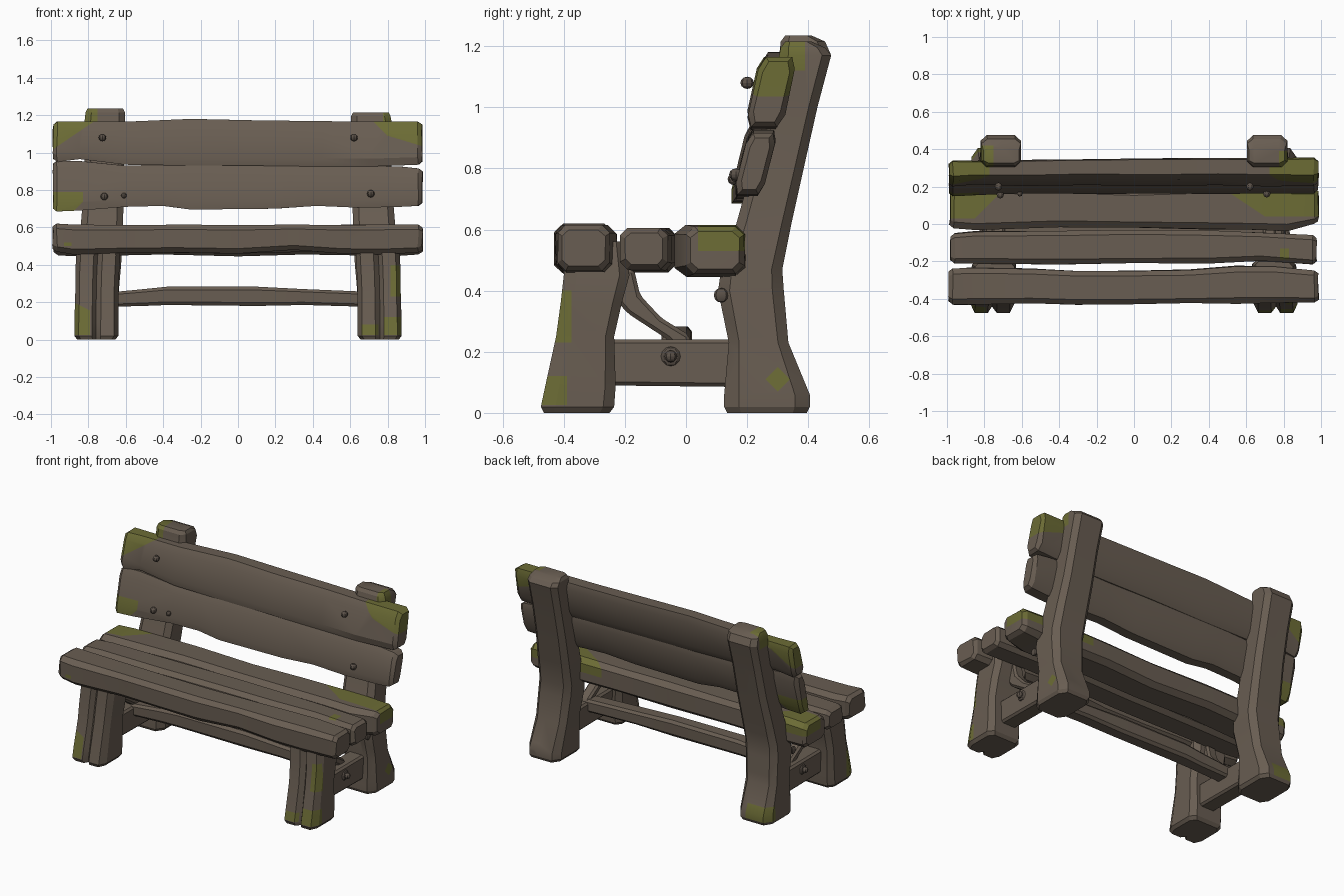
import bpy, bmesh, math, random
from mathutils import Vector

if "Cube" in bpy.data.objects:
    bpy.data.objects.remove(bpy.data.objects["Cube"])

random.seed(4)


def material(name, rgb):
    m = bpy.data.materials.new(name)
    m.diffuse_color = (*rgb, 1)
    m.use_nodes = True
    m.node_tree.nodes["Principled BSDF"].inputs["Base Color"].default_value = m.diffuse_color
    return m


WOOD = material("weathered wood", (0.140, 0.110, 0.084))
MOSS = material("moss green", (0.150, 0.150, 0.036))
BOLT = material("dark bolt", (0.105, 0.083, 0.066))

# Cross-sections in a -1..1 square
CHAMFERED = [(-1, -.65), (-.7, -1), (.7, -1), (1, -.65), (1, .65), (.7, 1), (-.7, 1), (-1, .65)]
GROOVED = [(-1, -.6), (-.8, -1), (-.2, -1), (.02, -.72), (.2, -1), (.8, -1), (1, -.6),
           (1, .7), (.75, 1), (-.75, 1), (-1, .7)]


def finish(bm, name, mats=(WOOD, MOSS), angle=24):
    bmesh.ops.recalc_face_normals(bm, faces=bm.faces[:])
    me = bpy.data.meshes.new(name)
    bm.to_mesh(me)
    bm.free()
    ob = bpy.data.objects.new(name, me)
    bpy.context.collection.objects.link(ob)
    for m in mats:
        me.materials.append(m)
    bpy.ops.object.select_all(action='DESELECT')
    ob.select_set(True)
    bpy.context.view_layer.objects.active = ob
    bpy.ops.object.shade_smooth_by_angle(angle=math.radians(angle))
    return ob


def paint(bm, patches):
    """Each patch is a list of half spaces (nx, ny, nz, d); cut their borders and mark the inside."""
    for planes in patches:
        inside = bm.faces[:]
        for *n, d in planes:
            n = Vector(n)
            geom = set(inside)
            for f in inside:
                geom.update(f.verts)
                geom.update(f.edges)
            old = set(inside)
            others = set(bm.faces) - old
            bmesh.ops.bisect_plane(bm, geom=list(geom), dist=1e-5,
                                   plane_co=n * (d / n.length_squared), plane_no=n)
            inside = [f for f in bm.faces if f not in others
                      and f.calc_center_median().dot(n) > d]
        for f in inside:
            f.material_index = 1


def loft(name, rings, patches=()):
    bm = bmesh.new()
    vs = [[bm.verts.new(p) for p in r] for r in rings]
    n = len(vs[0])
    for a, b in zip(vs, vs[1:]):
        for i in range(n):
            j = (i + 1) % n
            bm.faces.new((a[i], a[j], b[j], b[i]))
    bm.faces.new(vs[0])
    bm.faces.new(vs[-1])
    paint(bm, patches)
    return finish(bm, name)


def plank(name, rows, lean=0, patches=()):
    """Rows are (x, y0, y1, z0, z1); the ends are rounded off."""
    def shrunk(r, x):
        return (x, r[1] + .016, r[2] - .016, r[3] + .016, r[4] - .016)
    first, last = rows[0], rows[-1]
    rows = ([shrunk(first, first[0]), (first[0] + .022, *first[1:])] + rows[1:-1]
            + [(last[0] - .022, *last[1:]), shrunk(last, last[0])])
    rings = []
    for x, y0, y1, z0, z1 in rows:
        ring = []
        for u, v in CHAMFERED:
            u *= 1 + random.uniform(-.03, .03)
            z = (z0 + z1) / 2 + v * (z1 - z0) / 2
            y = (y0 + y1) / 2 + u * (y1 - y0) / 2 + lean * v * (z1 - z0) / 2
            ring.append((x + random.uniform(-.004, .004), y, z))
        rings.append(ring)
    return loft(name, rings, patches)


def leg(name, side, rows, section, patches=()):
    """Rows are (z, y0, y1, x0, x1), with x measured outwards."""
    rings = []
    for z, y0, y1, x0, x1 in rows:
        rings.append([(side * ((x0 + x1) / 2 + u * (x1 - x0) / 2),
                       (y0 + y1) / 2 + v * (y1 - y0) / 2, z) for u, v in section])
    return loft(name, rings, patches)


def prism(name, side, x0, x1, outline, bevel=.012):
    """A side outline in (y, z), thickened along x."""
    bm = bmesh.new()
    f = bm.faces.new([bm.verts.new((side * x0, y, z)) for y, z in outline])
    g = bmesh.ops.extrude_face_region(bm, geom=[f])
    bmesh.ops.translate(bm, vec=(side * (x1 - x0), 0, 0),
                        verts=[v for v in g["geom"] if isinstance(v, bmesh.types.BMVert)])
    bmesh.ops.bevel(bm, geom=bm.edges[:], offset=bevel, segments=1, affect='EDGES')
    return finish(bm, name)


def bolt(name, centre, radius, size):
    bm = bmesh.new()
    bmesh.ops.create_uvsphere(bm, u_segments=8, v_segments=6, radius=radius)
    bmesh.ops.scale(bm, vec=size, verts=bm.verts)
    bmesh.ops.translate(bm, vec=centre, verts=bm.verts)
    return finish(bm, name, (BOLT,))


# Seat planks
plank("seat_front_plank", [
    (-.99, -.43, -.24, .47, .62), (-.88, -.43, -.235, .455, .615), (-.55, -.425, -.24, .465, .612),
    (-.3, -.43, -.25, .465, .615), (0, -.43, -.25, .46, .612), (.3, -.425, -.245, .48, .615),
    (.55, -.425, -.225, .46, .612), (.75, -.42, -.23, .455, .615), (.985, -.42, -.25, .465, .615)],
    patches=[[(0, -1, 0, .425), (1, 0, 0, -.93), (-1, 0, 0, .89), (0, 0, -1, -.52), (0, 0, 1, .5)]])
plank("seat_middle_plank", [
    (-.98, -.21, -.05, .475, .60), (-.85, -.21, -.04, .465, .605), (-.4, -.215, -.035, .465, .605),
    (0, -.21, -.03, .46, .605), (.4, -.21, -.035, .47, .605), (.68, -.195, -.045, .465, .605),
    (.975, -.215, -.06, .47, .605)],
    patches=[[(1, 0, 0, .78), (-1, 0, 0, -.83), (0, 0, 1, .55), (0, -1, 0, .13), (0, 1, 0, -.19)]])
plank("seat_rear_plank", [
    (-.985, -.02, .19, .45, .605), (-.85, -.03, .19, .445, .612), (-.4, -.015, .195, .455, .612),
    (0, -.02, .185, .445, .61), (.35, -.025, .195, .455, .612), (.65, -.03, .195, .45, .615),
    (.82, -.035, .195, .445, .615), (.985, .0, .19, .455, .61)],
    patches=[[(-1, 1, 0, .88), (0, 1, 0, .03), (0, 0, 1, .53)],
             [(1, 1.5, 0, .76), (0, 1, 0, .04), (0, 0, 1, .53)]])

# Backrest planks
plank("back_upper_plank", [
    (-.99, .215, .325, .95, 1.165), (-.85, .225, .325, .965, 1.165), (-.6, .22, .325, .935, 1.165),
    (-.25, .225, .33, .93, 1.18), (.1, .22, .335, .93, 1.172), (.45, .225, .335, .925, 1.168),
    (.7, .22, .335, .925, 1.165), (.985, .22, .34, .935, 1.165)], lean=.22,
    patches=[[(-.68, 0, 1, 1.69), (-1, 0, 0, .77)],
             [(1, 0, 1, 1.89), (.3, 0, 1, 1.33), (1, 0, 0, .72)]])
plank("back_lower_plank", [
    (-.99, .17, .255, .685, .955), (-.85, .175, .255, .69, .955), (-.6, .18, .265, .71, .93),
    (-.4, .18, .27, .715, .935), (-.25, .18, .27, .695, .935), (.2, .18, .27, .70, .935),
    (.42, .18, .27, .715, .93), (.65, .18, .275, .705, .93), (.87, .18, .275, .71, .925),
    (.985, .18, .275, .715, .915)], lean=.25,
    patches=[[(-1, 0, 0, .83), (0, 0, -1, -.79), (-1, 0, 1, 1.565)]])

FRONT_LEG = [(0, -.465, -.25, .655, .86), (.02, -.475, -.235, .64, .875), (.09, -.46, -.23, .64, .875),
             (.25, -.425, -.235, .64, .87), (.36, -.41, -.21, .635, .87), (.45, -.40, -.185, .63, .865),
             (.56, -.39, -.20, .64, .85)]
REAR_POST = [(0, .135, .395, .655, .86), (.02, .125, .405, .64, .87), (.06, .125, .405, .64, .87),
             (.23, .14, .335, .64, .86), (.40, .105, .32, .625, .855), (.47, .115, .315, .62, .85),
             (.62, .165, .345, .615, .84), (.80, .215, .385, .61, .825), (1.0, .265, .43, .61, .82),
             (1.17, .305, .475, .605, .82), (1.205, .31, .455, .605, .815), (1.225, .325, .41, .615, .805)]

# Moss on the legs, per side
FRONT_MOSS = {
    1: [[(1, 0, 0, .815), (0, -1, 0, .375), (0, 0, 1, .23), (0, 0, -1, -.40)],
        [(1, 0, 0, .78), (0, -1, 0, .39), (0, 0, 1, .025), (0, 0, -1, -.12)],
        [(1, 0, 0, .66), (-1, 0, 0, -.75), (0, -1, 0, .39), (0, 0, 1, .025), (0, 0, -1, -.08)]],
    -1: [[(-1, 0, 0, .79), (0, -1, 0, .39), (0, 0, 1, .025), (-.5, 0, -1, .24)]]}
POST_MOSS = {
    1: [[(1, 0, 0, .775), (0, -1, 0, -.39), (0, 0, 1, 1.12)],
        [(1, 0, 0, .8), (0, 1, 1, .37), (0, -1, -1, -.45), (0, 1, -1, .15), (0, -1, 1, -.23)]],
    -1: [[(-1, 0, 0, .75), (0, -1, 0, -.42), (0, 0, 1, 1.14)],
         [(0, 1, 0, .33), (-1, 0, 0, .71), (0, 0, 1, .02), (0, 0, -1, -.11)]]}

STRETCHER = [(-.27, .09), (.17, .085), (.17, .24), (-.27, .24)]
BRACE = [(-.23, .47), (-.23, .37), (-.19, .325), (-.06, .24), (-.03, .21), (.02, .21),
         (.01, .255), (-.08, .31), (-.15, .385), (-.17, .47)]

for side, tag in ((1, "right"), (-1, "left")):
    leg("front_leg_" + tag, side, FRONT_LEG, GROOVED, FRONT_MOSS[side])
    lift = .01 if side < 0 else -.01
    rows = REAR_POST[:-2] + [(r[0] + lift, *r[1:]) for r in REAR_POST[-2:]]
    leg("rear_post_" + tag, side, rows, CHAMFERED, POST_MOSS[side])
    prism("side_stretcher_" + tag, side, .69, .80, STRETCHER)
    prism("brace_" + tag, side, .69, .76, BRACE)
    bolt("stretcher_washer_" + tag, (side * .80, -.05, .185), .032, (.4, 1, 1))
    bolt("stretcher_bolt_" + tag, (side * .815, -.05, .185), .02, (1, 1, 1))
    bolt("post_peg_" + tag, (side * .845, .115, .385), .024, (.5, 1, 1))

# Long stretcher between the two sides
plank("long_stretcher", [
    (-.73, -.08, .015, .175, .25), (-.5, -.075, .015, .18, .27), (-.38, -.08, .02, .185, .283),
    (.1, -.075, .015, .18, .283), (.35, -.08, .015, .185, .27), (.73, -.08, .015, .175, .255)])

# Bolts through the backrest
for i, (x, y, z) in enumerate([(-.725, .20, 1.08), (.62, .20, 1.08), (-.715, .158, .765),
                               (-.61, .163, .77), (.71, .163, .78)]):
    bolt(f"back_bolt_{i + 1}", (x, y, z), .015 if i == 3 else .02, (1, 1.1, 1))
